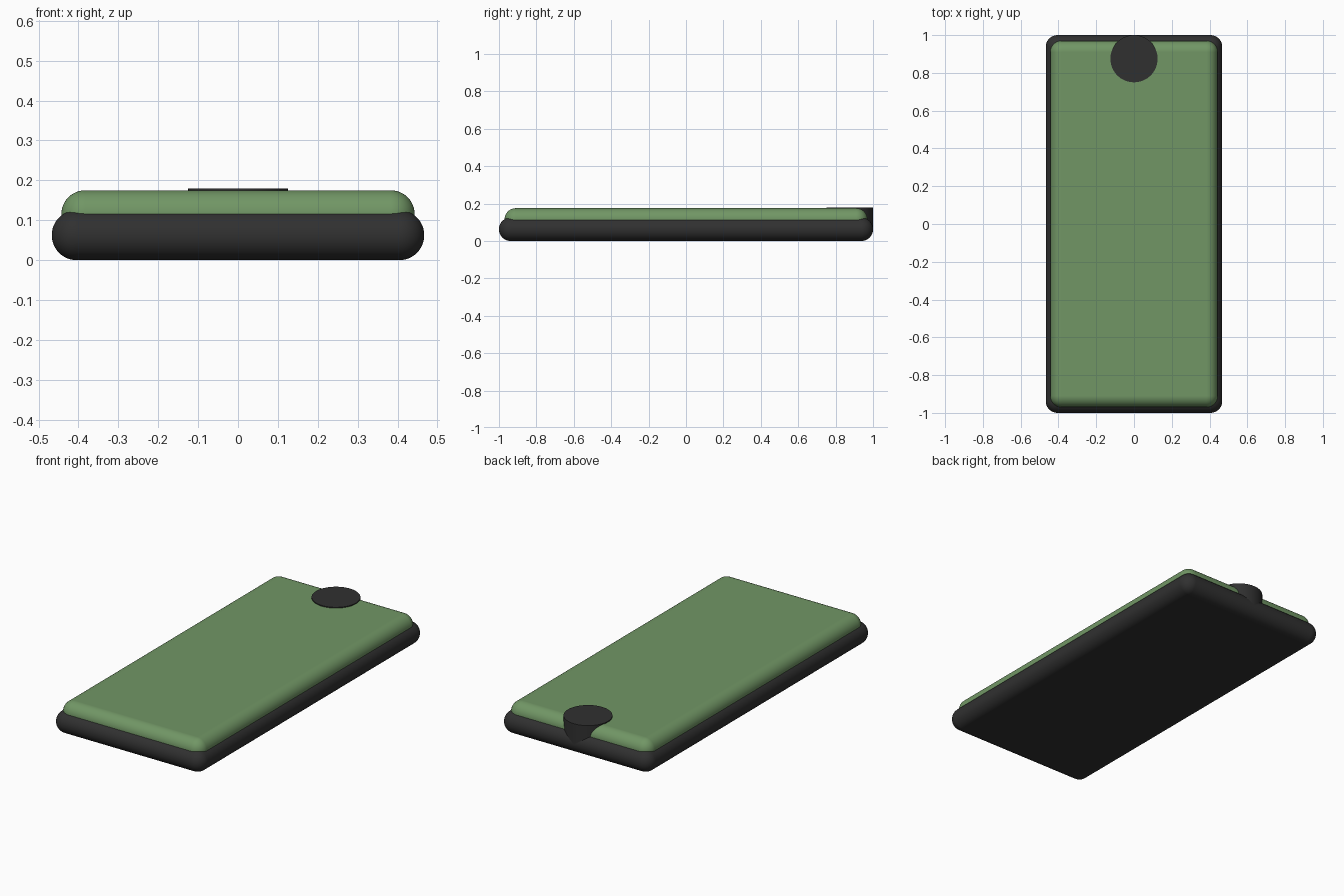
import bpy
import math

if "Cube" in bpy.data.objects:
    bpy.data.objects.remove(bpy.data.objects["Cube"])


def material(name, rgb):
    m = bpy.data.materials.new(name)
    m.diffuse_color = (*rgb, 1.0)
    m.use_nodes = True
    m.node_tree.nodes["Principled BSDF"].inputs["Base Color"].default_value = m.diffuse_color
    return m


GREEN = material("muted_green", (0.165, 0.305, 0.13))
DARK = material("charcoal", (0.03, 0.03, 0.03))


def rounded_slab(name, size, z_min, radius, mat):
    """Box with all edges rounded, flat faces kept flat by hardened normals."""
    bpy.ops.mesh.primitive_cube_add(size=1, location=(0, 0, z_min + size[2] / 2))
    ob = bpy.context.object
    ob.name = name
    ob.scale = size
    bpy.ops.object.transform_apply(location=False, rotation=False, scale=True)
    ob.data.materials.append(mat)
    bpy.ops.object.shade_smooth()
    bevel = ob.modifiers.new("rounding", 'BEVEL')
    bevel.width = radius
    bevel.segments = 12
    bevel.harden_normals = True
    return ob


# Dark lower tray
rounded_slab("base_tray", (0.934, 2.0, 0.125), 0.0, 0.062, DARK)

# Green pad set into the tray
rounded_slab("top_pad", (0.886, 1.94, 0.125), 0.05, 0.06, GREEN)

# Round disc at the back edge, sunk into the tray
bpy.ops.mesh.primitive_cylinder_add(vertices=64, radius=0.125, depth=0.12,
                                    location=(0, 0.875, 0.12))
disc = bpy.context.object
disc.name = "round_disc"
disc.data.materials.append(DARK)
bpy.ops.object.shade_smooth_by_angle(angle=math.radians(30))
